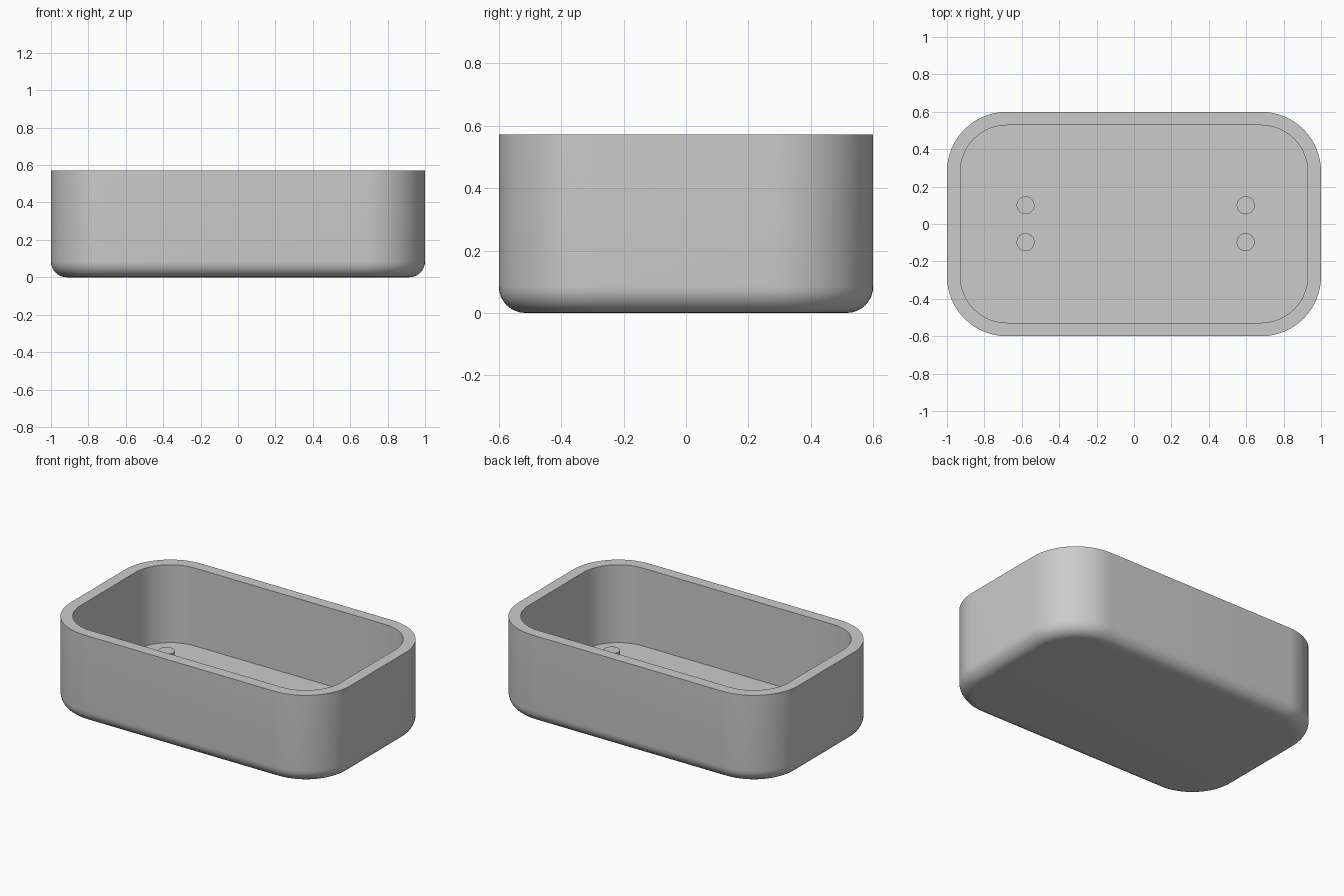
import bpy, bmesh
from math import sin, cos, pi, radians

if "Cube" in bpy.data.objects:
    bpy.data.objects.remove(bpy.data.objects["Cube"], do_unlink=True)

HALF_X, HALF_Y, HEIGHT = 1.0, 0.6, 0.572
CORNER, WALL, FLOOR, FILLET = 0.32, 0.072, 0.07, 0.085
CORNER_STEPS, FILLET_STEPS = 16, 8

grey = bpy.data.materials.new("plain_grey")
grey.use_nodes = True
colour = (0.6, 0.6, 0.6, 1)
grey.diffuse_color = colour
grey.node_tree.nodes["Principled BSDF"].inputs["Base Color"].default_value = colour


def finish(bm, name):
    bmesh.ops.recalc_face_normals(bm, faces=bm.faces)
    mesh = bpy.data.meshes.new(name)
    bm.to_mesh(mesh)
    bm.free()
    mesh.materials.append(grey)
    obj = bpy.data.objects.new(name, mesh)
    bpy.context.collection.objects.link(obj)
    bpy.ops.object.select_all(action="DESELECT")
    obj.select_set(True)
    bpy.context.view_layer.objects.active = obj
    bpy.ops.object.shade_smooth_by_angle(angle=radians(30))
    return obj


def ring(bm, inset, z):
    """Rounded rectangle, shrunk inwards by inset."""
    verts = []
    r = CORNER - inset
    for q, (sx, sy) in enumerate([(1, 1), (-1, 1), (-1, -1), (1, -1)]):
        for i in range(CORNER_STEPS + 1):
            a = (q + i / CORNER_STEPS) * pi / 2
            verts.append(bm.verts.new((sx * (HALF_X - CORNER) + r * cos(a),
                                       sy * (HALF_Y - CORNER) + r * sin(a), z)))
    return verts


# Tray: rounded bottom edge, outer wall, rim, inner wall, floor
section = []
for i in range(FILLET_STEPS + 1):
    a = i / FILLET_STEPS * pi / 2
    section.append((FILLET * (1 - sin(a)), FILLET * (1 - cos(a))))
section += [(0, HEIGHT), (WALL, HEIGHT), (WALL, FLOOR)]

bm = bmesh.new()
rings = [ring(bm, inset, z) for inset, z in section]
for low, high in zip(rings, rings[1:]):
    for i in range(len(low)):
        j = (i + 1) % len(low)
        bm.faces.new((low[i], low[j], high[j], high[i]))
bm.faces.new(rings[0][::-1])
bm.faces.new(rings[-1])
finish(bm, "tray")

# Four round pegs standing on the floor
PEG_TOP, PEG_RADIUS = 0.23, 0.048
for side, x in (("right", -0.58), ("left", 0.597)):
    for end, y in (("front", -0.097), ("back", 0.1)):
        bm = bmesh.new()
        bmesh.ops.create_cone(bm, cap_ends=True, segments=32, radius1=PEG_RADIUS,
                              radius2=PEG_RADIUS, depth=PEG_TOP - FLOOR + 0.01)
        bmesh.ops.translate(bm, verts=bm.verts, vec=(x, y, (PEG_TOP + FLOOR - 0.01) / 2))
        finish(bm, f"peg_{end}_{side}")
